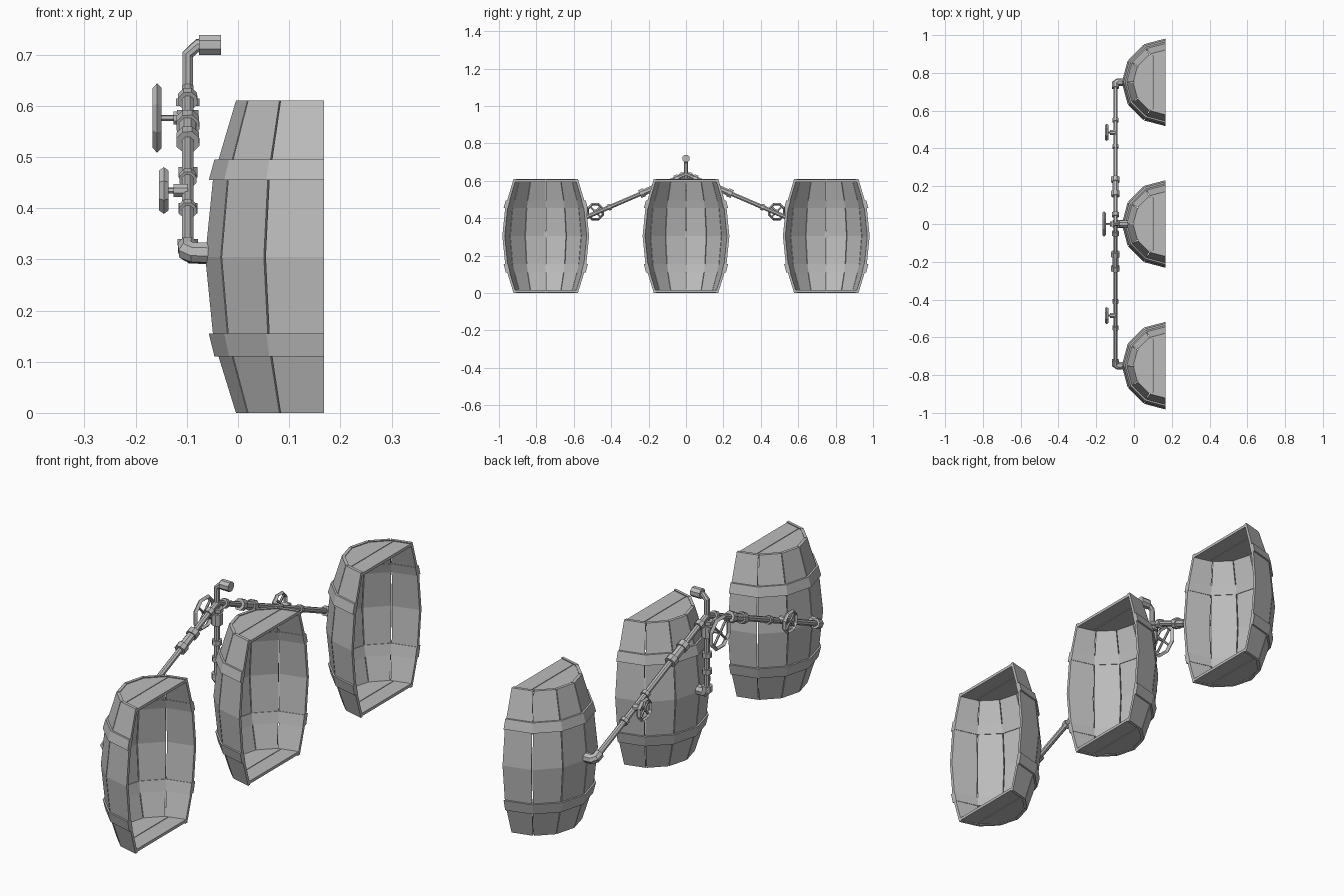
import bpy, bmesh, math
from mathutils import Vector

cube = bpy.data.objects.get("Cube")
if cube:
    bpy.data.objects.remove(cube)

grey = bpy.data.materials.new("plain grey")
grey.use_nodes = True
grey.diffuse_color = (0.5, 0.5, 0.5, 1)
grey.node_tree.nodes["Principled BSDF"].inputs["Base Color"].default_value = (0.5, 0.5, 0.5, 1)

CUT = 0.168      # x of the open face, also the barrel axis
PIPE_X = -0.098  # plane holding the pipework
STEP = math.radians(30)
PROFILE = [(0.172, 0), (0.206, 0.11), (0.217, 0.155), (0.232, 0.305),
           (0.217, 0.455), (0.206, 0.495), (0.172, 0.61)]


def add(name, bm):
    bmesh.ops.recalc_face_normals(bm, faces=bm.faces)
    mesh = bpy.data.meshes.new(name)
    bm.to_mesh(mesh)
    bm.free()
    mesh.materials.append(grey)
    obj = bpy.data.objects.new(name, mesh)
    bpy.context.collection.objects.link(obj)
    return obj


def polar(r, a, y, z):
    return (CUT + r * math.cos(a), y + r * math.sin(a), z)


def sweep(bm, section, angles, y):
    """Carry a closed (radius, height) section round the barrel axis."""
    rings = [[bm.verts.new(polar(r, a, y, z)) for r, z in section] for a in angles]
    n = len(section)
    for a, b in zip(rings, rings[1:]):
        for i in range(n):
            j = (i + 1) % n
            bm.faces.new((a[i], a[j], b[j], b[i]))
    bm.faces.new(rings[0])
    bm.faces.new(rings[-1])


def barrel(label, y):
    # six flat staves with narrow seams
    bm = bmesh.new()
    section = PROFILE + [(r - 0.013, z) for r, z in reversed(PROFILE)]
    for i in range(6):
        a = math.pi / 2 + i * STEP
        sweep(bm, section, [a + 0.008 * (i > 0), a + STEP - 0.008 * (i < 5)], y)
    add(label + "_staves", bm)
    # two hoops
    bm = bmesh.new()
    angles = [math.pi / 2 + i * STEP for i in range(7)]
    for lo, hi in ((1, 2), (4, 5)):
        (r0, z0), (r1, z1) = PROFILE[lo], PROFILE[hi]
        t = 0.008
        sweep(bm, [(r0 + t, z0), (r1 + t, z1), (r1 - 0.015, z1), (r0 - 0.015, z0)], angles, y)
    add(label + "_hoops", bm)
    # planked lid and base
    for part, z in (("lid", 0.594), ("base", 0.004)):
        bm = bmesh.new()
        for side, x in ((1, 0.101), (-1, 0.098)):
            one = bmesh.new()
            face = one.faces.new([one.verts.new(polar(0.166, a, y, z)) for a in angles])
            bmesh.ops.bisect_plane(one, geom=one.verts[:] + one.edges[:] + one.faces[:],
                                   plane_co=(x, 0, 0), plane_no=(side, 0, 0), clear_inner=True)
            top = bmesh.ops.extrude_face_region(one, geom=one.faces[:])["geom"]
            bmesh.ops.translate(one, vec=(0, 0, 0.012),
                                verts=[g for g in top if isinstance(g, bmesh.types.BMVert)])
            tmp = bpy.data.meshes.new("plank")
            one.to_mesh(tmp)
            one.free()
            bm.from_mesh(tmp)
            bpy.data.meshes.remove(tmp)
        add(label + "_" + part, bm)


def tube(name, points, radius, sides=8):
    """Mitred straight-sided pipe through the points."""
    pts = [Vector(p) for p in points]
    bm = bmesh.new()
    rings = []
    side = (pts[1] - pts[0]).orthogonal().normalized()
    for i, p in enumerate(pts):
        before = (p - pts[max(i - 1, 0)]).normalized()
        after = (pts[min(i + 1, len(pts) - 1)] - p).normalized()
        axis = (before + after).normalized()
        side = (side - axis * side.dot(axis)).normalized()
        other = axis.cross(side)
        turns = [(k + 0.5) * math.tau / sides for k in range(sides)]
        rings.append([bm.verts.new(p + radius * (side * math.cos(t) + other * math.sin(t)))
                      for t in turns])
    for a, b in zip(rings, rings[1:]):
        for k in range(sides):
            bm.faces.new((a[k], a[k - 1], b[k - 1], b[k]))
    bm.faces.new(rings[0])
    bm.faces.new(rings[-1])
    return add(name, bm)


def wheel(label, x, y, z, radius):
    # eight-sided rim, spokes, hub and stem
    bm = bmesh.new()
    rim = radius * 0.9
    half = 0.009
    rings = []
    for i in range(8):
        a = (i + 0.5) * math.tau / 8
        rings.append([bm.verts.new((x + dx, y + r * math.cos(a), z + r * math.sin(a)))
                      for dx, r in ((-half, rim), (0, radius * 1.05), (half, rim), (0, radius * 0.78))])
    for i in range(8):
        for k in range(4):
            bm.faces.new((rings[i - 1][k - 1], rings[i - 1][k], rings[i][k], rings[i][k - 1]))
    add(label + "_rim", bm)
    for i in range(2):
        a = math.pi / 4 + i * math.pi / 2
        d = Vector((0, math.cos(a), math.sin(a))) * rim
        c = Vector((x, y, z))
        tube(label + "_spoke", [c - d, c + d], 0.005, 6)
    tube(label + "_stem", [(x - 0.008, y, z), (PIPE_X, y, z)], 0.006, 6)
    tube(label + "_hub", [(PIPE_X - 0.028, y, z), (PIPE_X, y, z)], 0.014)


for label, y in (("front_barrel", -0.75), ("middle_barrel", 0), ("rear_barrel", 0.75)):
    barrel(label, y)

# upright pipe with outlet
tube("upright_pipe", [(PIPE_X, 0, 0.31), (PIPE_X, 0, 0.7), (PIPE_X + 0.02, 0, 0.719),
                      (-0.05, 0, 0.719)], 0.012)
tube("outlet", [(-0.076, 0, 0.719), (-0.033, 0, 0.719)], 0.021)
tube("upright_collar", [(PIPE_X, 0, 0.6), (PIPE_X, 0, 0.614)], 0.025)
tube("valve_body", [(PIPE_X, 0, 0.545), (PIPE_X, 0, 0.592)], 0.023)
for z in (0.4, 0.47):
    tube("upright_ring", [(PIPE_X, 0, z - 0.01), (PIPE_X, 0, z + 0.01)], 0.02)
tube("middle_elbow", [(PIPE_X, 0, 0.34), (PIPE_X, 0, 0.322), (PIPE_X + 0.01, 0, 0.312),
                      (-0.05, 0, 0.312)], 0.022)
wheel("main_wheel", -0.158, 0, 0.576, 0.07)


def on_arm(s, y):
    return Vector((PIPE_X, s * y, 0.635 - 0.43 * y))


# mirrored sloping arms
for s, label in ((-1, "front"), (1, "rear")):
    tube(label + "_arm", [on_arm(s, 0), on_arm(s, 0.74)], 0.012)
    tube(label + "_coupling", [on_arm(s, 0.16), on_arm(s, 0.24)], 0.018)
    for y, w, r in ((0.16, 0.012, 0.024), (0.235, 0.012, 0.024), (0.41, 0.008, 0.018),
                    (0.55, 0.008, 0.018), (0.05, 0.01, 0.02)):
        tube(label + "_flange", [on_arm(s, y - w), on_arm(s, y + w)], r)
    end = on_arm(s, 0.75)
    tube(label + "_elbow", [on_arm(s, 0.72), on_arm(s, 0.742), end + Vector((0.012, 0, 0)),
                            end + Vector((0.05, 0, 0))], 0.021)
    p = on_arm(s, 0.485)
    wheel(label + "_wheel", -0.145, p.y, p.z + 0.008, 0.047)
